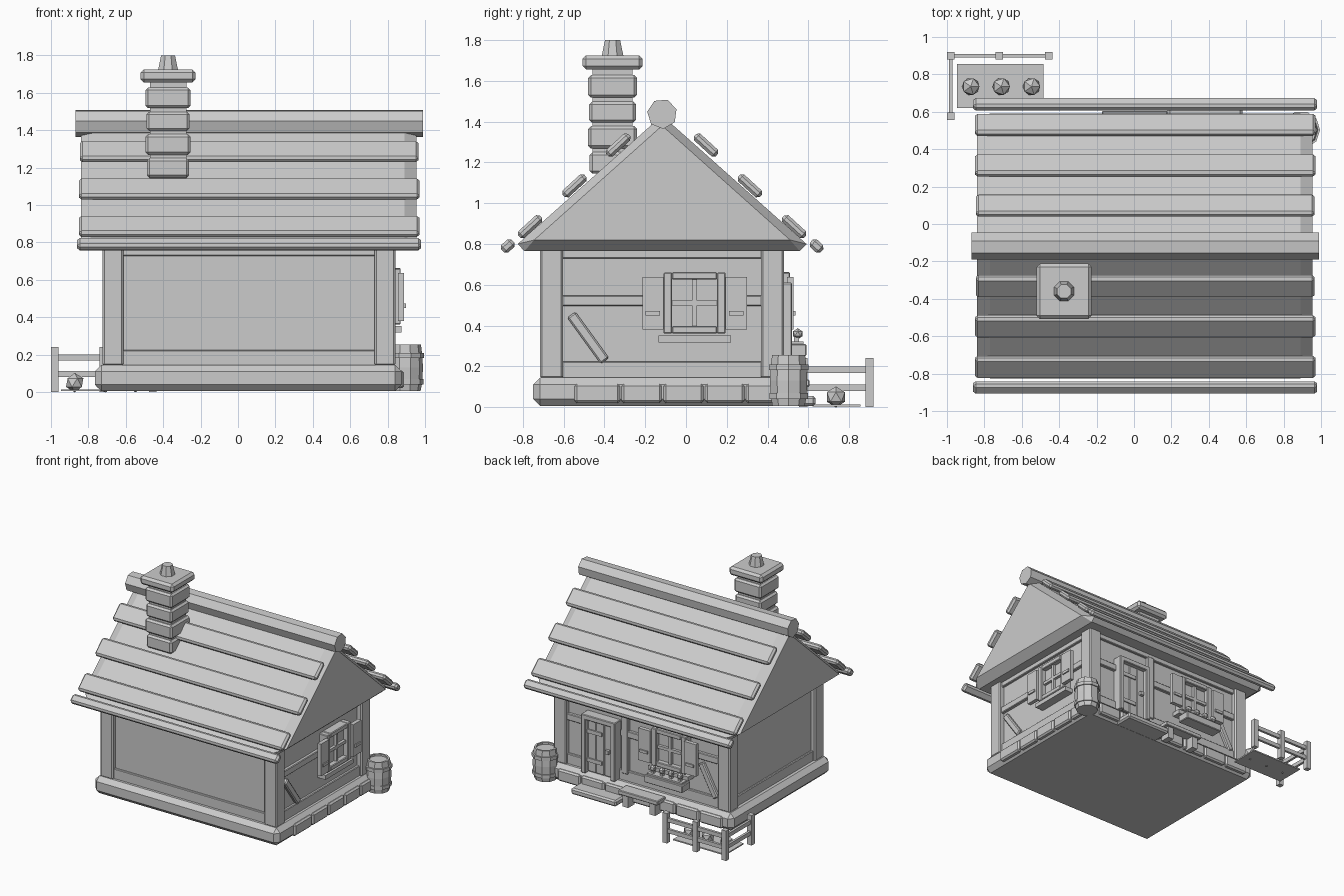
import bpy, bmesh, math
from mathutils import Matrix, Vector

if "Cube" in bpy.data.objects:
    bpy.data.objects.remove(bpy.data.objects["Cube"])

grey = bpy.data.materials.new("plain_grey")
grey.diffuse_color = (0.6, 0.6, 0.6, 1)
grey.use_nodes = True
grey.node_tree.nodes["Principled BSDF"].inputs["Base Color"].default_value = grey.diffuse_color


def finish(name, bm):
    bmesh.ops.recalc_face_normals(bm, faces=bm.faces)
    me = bpy.data.meshes.new(name)
    bm.to_mesh(me)
    bm.free()
    me.materials.append(grey)
    ob = bpy.data.objects.new(name, me)
    bpy.context.collection.objects.link(ob)
    return ob


def box(name, lo, hi, bevel=0.0, rot=None):
    """Axis box from two corners, optionally chamfered and turned about its centre."""
    lo, hi = Vector(lo), Vector(hi)
    size = hi - lo
    bm = bmesh.new()
    bmesh.ops.create_cube(bm, size=1)
    bmesh.ops.scale(bm, vec=[abs(s) for s in size], verts=bm.verts)
    if bevel:
        bmesh.ops.bevel(bm, geom=bm.edges[:], offset=bevel, segments=1, affect='EDGES')
    if rot:
        bmesh.ops.rotate(bm, matrix=Matrix.Rotation(rot[0], 3, rot[1]), verts=bm.verts)
    bmesh.ops.translate(bm, vec=(lo + hi) / 2, verts=bm.verts)
    return finish(name, bm)


def lathe(name, profile, x, y, sides, turn=0.0):
    """Stack of rings (radius, height), capped at both ends."""
    bm = bmesh.new()
    rings = []
    for r, z in profile:
        rings.append([bm.verts.new((x + r * math.cos(turn + 2 * math.pi * i / sides),
                                    y + r * math.sin(turn + 2 * math.pi * i / sides), z))
                      for i in range(sides)])
    for a, b in zip(rings, rings[1:]):
        for i in range(sides):
            j = (i + 1) % sides
            bm.faces.new((a[i], a[j], b[j], b[i]))
    bm.faces.new(rings[0])
    bm.faces.new(rings[-1])
    return finish(name, bm)


def ball(name, x, y, z, r):
    bm = bmesh.new()
    bmesh.ops.create_icosphere(bm, subdivisions=1, radius=r,
                               matrix=Matrix.Translation((x, y, z)))
    return finish(name, bm)


MID = -0.117  # ridge line y

# Foundation with stone facing on the right and back
box("foundation", (-0.765, -0.75, 0.005), (0.875, 0.515, 0.145), 0.035)
ys = [-0.55, -0.32, -0.115, 0.09, 0.29, 0.45]
for a, b in zip(ys, ys[1:]):
    box("side_stone", (0.84, a + 0.004, 0.02), (0.888, b - 0.004, 0.115), 0.012)
for i in range(7):
    a = -0.69 + i * 0.21
    box("back_stone", (a + 0.004, 0.48, 0.02), (a + 0.206, 0.528, 0.115), 0.012)

# Walls, corner posts and the top and bottom beams
box("walls", (-0.69, -0.68, 0.1), (0.80, 0.44, 0.82))
for x in (-0.725, 0.73):
    for y in (-0.715, 0.367):
        box("corner_post", (x, y, 0.14), (x + 0.112, y + 0.113, 0.78), 0.01)
for z0, z1 in ((0.14, 0.225), (0.728, 0.79)):
    for y in (-0.695, 0.42):
        box("long_beam", (-0.65, y, z0), (0.77, y + 0.04, z1), 0.005)
    for x in (-0.705, 0.78):
        box("short_beam", (x, -0.64, z0), (x + 0.04, 0.4, z1), 0.005)


# Wall fittings: u runs along the wall, d outward from the post face
def side(u, d, z):
    return (0.84 + d, u, z)


def back(u, d, z):
    return (-u, 0.48 + d, z)


def wall_box(name, wall, u, d, z, bevel=0.0):
    p, q = wall(u[0], d[0], z[0]), wall(u[1], d[1], z[1])
    lo = [min(a, b) for a, b in zip(p, q)]
    hi = [max(a, b) for a, b in zip(p, q)]
    return box(name, lo, hi, bevel)


def window(wall, c):
    for s in (-1, 1):
        wall_box("window_jamb", wall, (c + s * 0.152, c + s * 0.11), (-0.05, 0.03), (0.36, 0.66), 0.005)
        wall_box("shutter", wall, (c + s * 0.152, c + s * 0.256), (0.015, 0.047), (0.38, 0.637))
        wall_box("shutter_latch", wall, (c + s * 0.17, c + s * 0.24), (0.04, 0.057), (0.45, 0.472))
    for z in (0.36, 0.625):
        wall_box("window_rail", wall, (c - 0.11, c + 0.11), (-0.05, 0.03), (z, z + 0.037), 0.005)
    wall_box("window_glass", wall, (c - 0.12, c + 0.12), (-0.05, -0.01), (0.37, 0.65))
    wall_box("window_bar", wall, (c - 0.012, c + 0.012), (-0.02, 0.012), (0.37, 0.65))
    wall_box("window_crossbar", wall, (c - 0.12, c + 0.12), (-0.02, 0.012), (0.498, 0.522))
    wall_box("window_sill", wall, (c - 0.178, c + 0.178), (-0.04, 0.033), (0.318, 0.352))


window(side, 0.042)
window(back, 0.2)
for u in ((-0.62, -0.11), (0.19, 0.38)):
    wall_box("side_mid_beam", side, u, (-0.06, -0.015), (0.495, 0.548), 0.005)
for u in ((-0.75, -0.56), (-0.26, 0.05), (0.35, 0.62)):
    wall_box("back_mid_beam", back, u, (-0.06, -0.015), (0.495, 0.548), 0.005)
wall_box("back_wall_stud", back, (-0.25, -0.19), (-0.06, -0.012), (0.2, 0.74), 0.005)

# Slanted braces
box("side_brace", (0.79, -0.505, 0.20), (0.828, -0.455, 0.48), 0.008, (math.radians(36), 'X'))
box("back_brace", (-0.545, 0.43, 0.20), (-0.495, 0.468, 0.48), 0.008, (math.radians(28), 'Y'))

# Door with frame, planks, straps and knob
DX = 0.42
for s in (-1, 1):
    box("door_jamb", (DX + s * 0.13 - 0.02, 0.42, 0.14), (DX + s * 0.13 + 0.02, 0.52, 0.60), 0.005)
box("door_lintel", (DX - 0.15, 0.42, 0.57), (DX + 0.15, 0.52, 0.61), 0.005)
for i in range(3):
    x = DX - 0.11 + i * 0.0735
    box("door_plank", (x, 0.43, 0.15), (x + 0.072, 0.49, 0.57), 0.005)
for z in (0.23, 0.46):
    box("door_strap", (DX - 0.02, 0.48, z), (DX + 0.11, 0.50, z + 0.03))
box("door_knob", (DX - 0.09, 0.48, 0.34), (DX - 0.06, 0.515, 0.37))

# Doorstep and bench
box("doorstep", (0.18, 0.47, 0.005), (0.58, 0.635, 0.055), 0.012)
box("bench_seat", (-0.17, 0.50, 0.10), (0.18, 0.605, 0.135), 0.005)
for x in (-0.14, 0.10):
    box("bench_leg", (x, 0.51, 0.005), (x + 0.05, 0.59, 0.11))

# Flower box
box("flower_box", (-0.38, 0.485, 0.25), (-0.04, 0.59, 0.31), 0.005)
box("flower_soil", (-0.365, 0.495, 0.30), (-0.055, 0.575, 0.322))
for i in range(4):
    x = -0.33 + i * 0.08
    box("flower_stem", (x - 0.012, 0.53, 0.31), (x + 0.012, 0.555, 0.35))
    ball("flower", x, 0.548, 0.36, 0.027)

# Roof: pentagonal prism with chamfered gable ends
bm = bmesh.new()
outer = [(-0.708, 0.80), (-0.675, 0.765), (0.675, 0.765), (0.708, 0.80), (0, 1.43)]
inner = [(-0.627, 0.82), (-0.627, 0.82), (0.627, 0.82), (0.627, 0.82), (0, 1.38)]
loops = [[bm.verts.new((x, MID + y, z)) for y, z in prof]
         for x, prof in ((-0.84, inner), (-0.77, outer), (0.89, outer), (0.955, inner))]
for a, b in zip(loops, loops[1:]):
    for i in range(5):
        j = (i + 1) % 5
        bm.faces.new((a[i], a[j], b[j], b[i]))
bm.faces.new(loops[0])
bm.faces.new(loops[-1])
bmesh.ops.remove_doubles(bm, verts=bm.verts, dist=1e-5)
finish("roof", bm)

# Ridge log
log = lathe("ridge_log", [(0.074, -0.87), (0.074, 0.99)], 0, 0, 7, math.radians(5))
log.data.transform(Matrix.Translation((0, MID, 1.438)) @ Matrix.Rotation(math.pi / 2, 4, 'Y'))

# Roof planks on both slopes
for s in (-1, 1):
    for off, z, length, thick, ends in ((0.215, 1.285, 0.145, 0.045, (-0.845, 0.965)),
                                        (0.43, 1.085, 0.145, 0.045, (-0.85, 0.97)),
                                        (0.647, 0.885, 0.145, 0.045, (-0.85, 0.97)),
                                        (0.757, 0.79, 0.07, 0.05, (-0.86, 0.978))):
        y = MID + s * off
        box("roof_plank", (ends[0], y - length / 2, z - thick / 2),
            (ends[1], y + length / 2, z + thick / 2), 0.014, (-s * math.radians(42.5), 'X'))

# Chimney
CX, CY = -0.374, -0.36


def chimney_block(name, w, z0, z1, bevel):
    box(name, (CX - w / 2, CY - w / 2, z0), (CX + w / 2, CY + w / 2, z1), bevel)


chimney_block("chimney_core", 0.195, 1.16, 1.68, 0)
for w, z0, z1 in ((0.225, 1.145, 1.25), (0.24, 1.268, 1.378), (0.23, 1.395, 1.498), (0.24, 1.517, 1.628)):
    chimney_block("chimney_block", w, z0, z1, 0.014)
chimney_block("chimney_cap", 0.295, 1.655, 1.725, 0.018)
lathe("chimney_pot", [(0.058, 1.72), (0.04, 1.80)], CX, CY, 8, math.pi / 8)

# Barrel with hoops
lathe("barrel", [(0.083, 0.005), (0.092, 0.05), (0.096, 0.13), (0.092, 0.2),
                 (0.085, 0.255), (0.07, 0.255), (0.07, 0.24)], 0.893, 0.503, 10)
for z, r in ((0.055, 0.099), (0.195, 0.102)):
    lathe("barrel_hoop", [(r, z - 0.014), (r, z + 0.014)], 0.893, 0.503, 10)

# Garden bed with plants
box("garden_bed", (-0.945, 0.62, 0.004), (-0.485, 0.855, 0.014))
for x in (-0.873, -0.71, -0.548):
    ball("garden_plant", x, 0.735, 0.05, 0.052)

# Fence
for x, y in ((-0.98, 0.575), (-0.98, 0.9), (-0.72, 0.9), (-0.455, 0.9)):
    box("fence_post", (x - 0.02, y - 0.02, 0.0), (x + 0.02, y + 0.02, 0.24))
for z in (0.08, 0.168):
    box("fence_back_rail", (-0.98, 0.89, z), (-0.455, 0.91, z + 0.032))
    box("fence_side_rail", (-0.99, 0.575, z), (-0.97, 0.9, z + 0.032))
